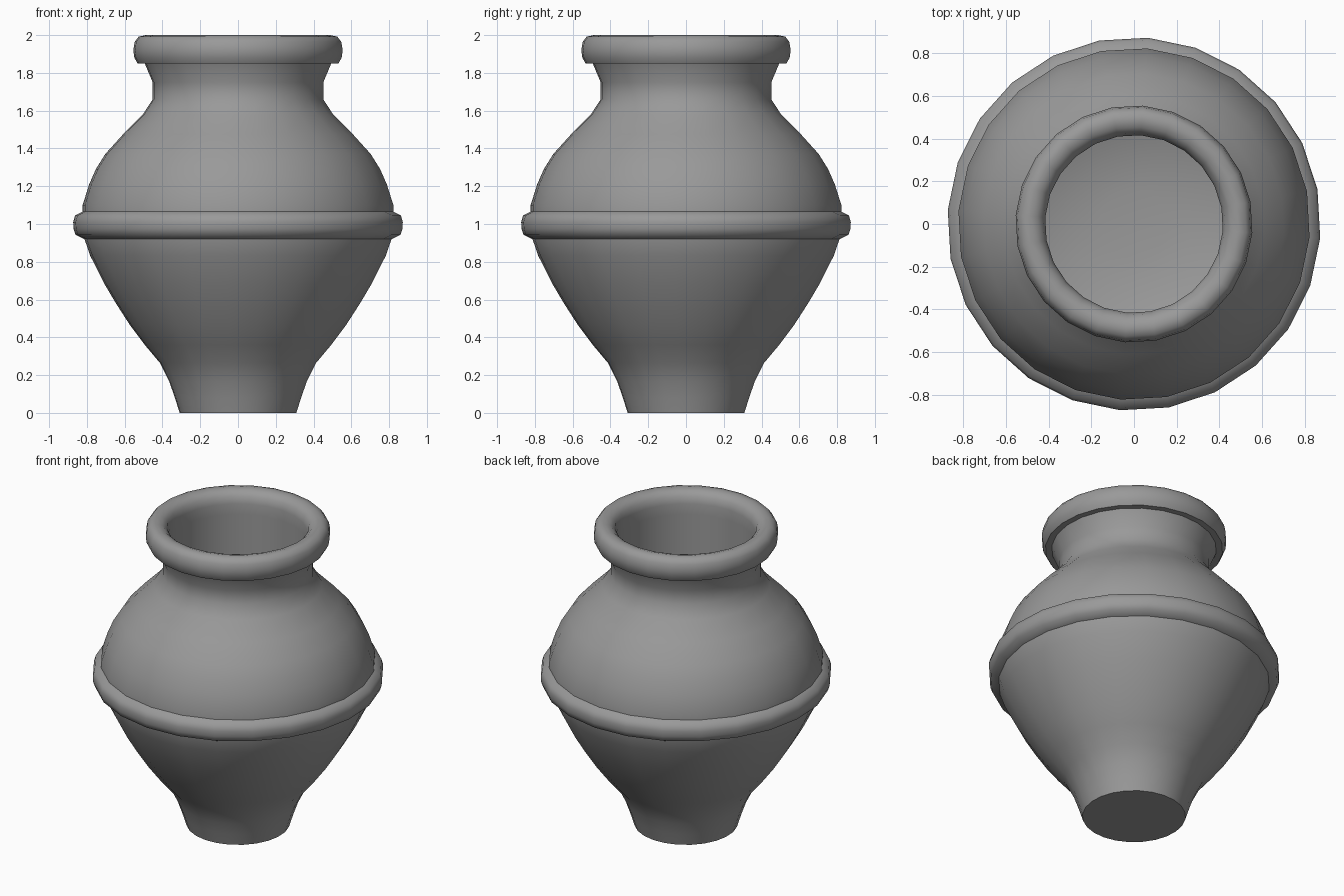
import bpy, bmesh, math

if "Cube" in bpy.data.objects:
    bpy.data.objects.remove(bpy.data.objects["Cube"])

SIDES = 24
TWIST = math.radians(-4.3)

clay = bpy.data.materials.new("dark_clay")
clay.diffuse_color = (0.32, 0.32, 0.32, 1)
clay.use_nodes = True
clay.node_tree.nodes["Principled BSDF"].inputs["Base Color"].default_value = clay.diffuse_color


def lathe(name, profile, angle=35):
    """Revolve (radius, z) points about z; radius 0 becomes a single pole."""
    bm = bmesh.new()
    rings = []
    for r, z in profile:
        if r == 0:
            rings.append([bm.verts.new((0, 0, z))] * SIDES)
        else:
            rings.append([bm.verts.new((r * math.cos(TWIST + math.tau * i / SIDES),
                                        r * math.sin(TWIST + math.tau * i / SIDES), z))
                          for i in range(SIDES)])
    for a, b in zip(rings, rings[1:]):
        for i in range(SIDES):
            j = (i + 1) % SIDES
            quad = list(dict.fromkeys((a[i], a[j], b[j], b[i])))
            bm.faces.new(quad)
    mesh = bpy.data.meshes.new(name)
    bm.to_mesh(mesh)
    bm.free()
    mesh.materials.append(clay)
    ob = bpy.data.objects.new(name, mesh)
    bpy.context.collection.objects.link(ob)
    bpy.ops.object.select_all(action='DESELECT')
    ob.select_set(True)
    bpy.context.view_layer.objects.active = ob
    bpy.ops.object.shade_smooth_by_angle(angle=math.radians(angle))
    return ob


# Outer wall, from the flat foot up to the underside of the lip
lathe("body", [
    (0, 0), (0.31, 0), (0.335, 0.08), (0.365, 0.165), (0.415, 0.265),
    (0.495, 0.36), (0.575, 0.467), (0.645, 0.575), (0.71, 0.684),
    (0.785, 0.833), (0.815, 0.92), (0.825, 1.0), (0.825, 1.10),
    (0.79, 1.21), (0.755, 1.29), (0.705, 1.37), (0.61, 1.475),
    (0.505, 1.58), (0.453, 1.66), (0.453, 1.75), (0.495, 1.85)])

# Raised band round the widest part
lathe("waist_band", [
    (0.815, 0.92), (0.862, 0.942), (0.873, 0.975), (0.875, 1.01),
    (0.865, 1.045), (0.825, 1.065)], angle=75)

# Rounded lip with the hollow running down to a gently dished floor
lathe("rim_and_hollow", [
    (0.495, 1.85), (0.533, 1.85), (0.55, 1.88), (0.556, 1.92), (0.548, 1.965),
    (0.527, 1.992), (0.49, 2.0), (0.455, 1.99), (0.428, 1.965), (0.417, 1.92),
    (0.417, 1.85), (0.417, 1.47), (0.32, 1.44), (0.16, 1.425), (0, 1.42)],
    angle=60)
